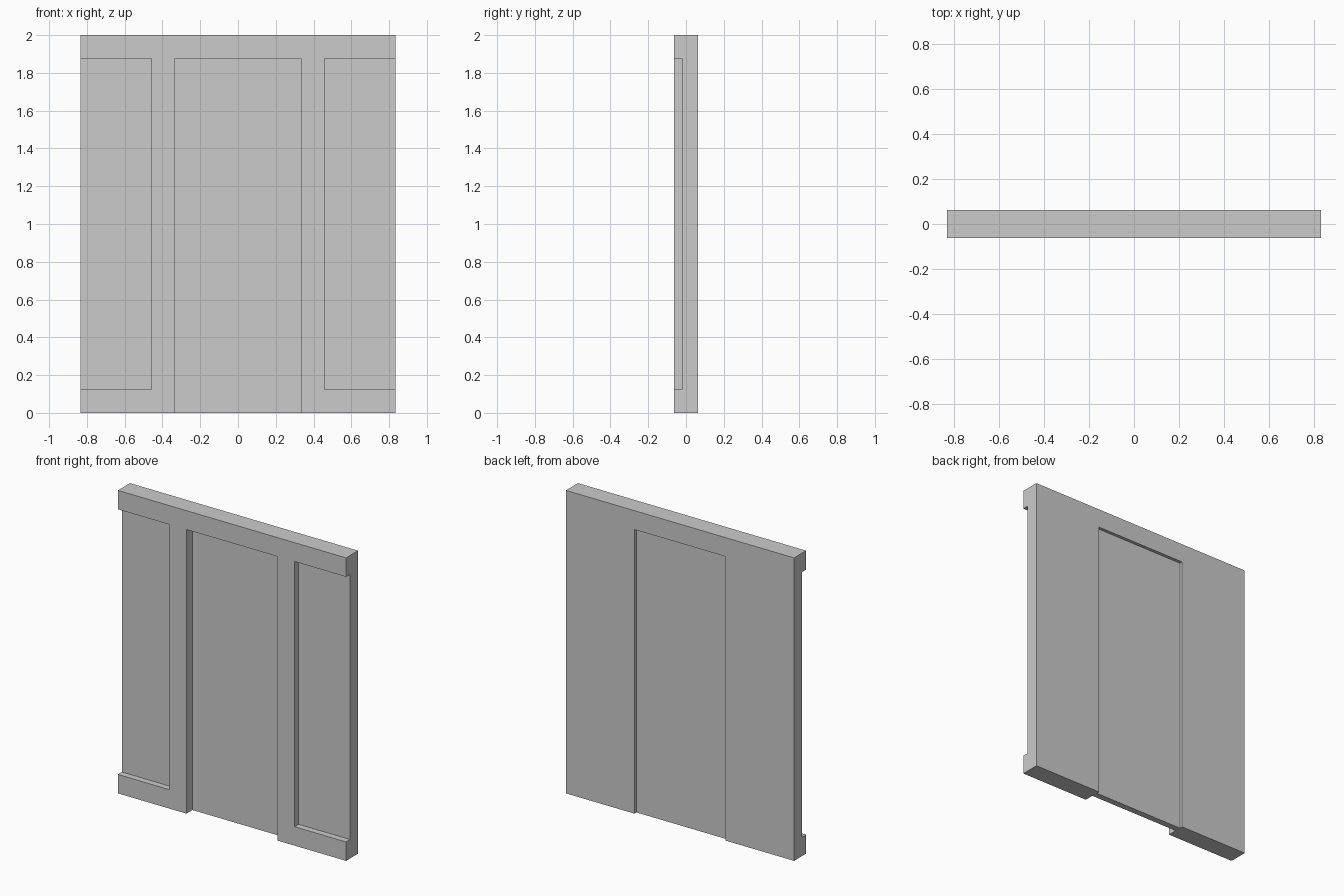
import bpy, bmesh

if "Cube" in bpy.data.objects:
    bpy.data.objects.remove(bpy.data.objects["Cube"])

W, H = 0.833, 2.0            # half width, height
FRONT, BACK = -0.0625, 0.0625
DOOR_W, TOP = 0.333, 1.875   # half doorway width, underside of top rail
STILE, RAIL = 0.458, 0.125   # inner edge of side panels, bottom rail height
PANEL_Y = -0.0208            # face of the recessed side panels


def prism(name, profile, y0, y1):
    """Extrude an x-z outline from y0 to y1."""
    bm = bmesh.new()
    face = bm.faces.new([bm.verts.new((x, y0, z)) for x, z in profile])
    new = bmesh.ops.extrude_face_region(bm, geom=[face])["geom"]
    bmesh.ops.translate(bm, vec=(0, y1 - y0, 0),
                        verts=[v for v in new if isinstance(v, bmesh.types.BMVert)])
    bmesh.ops.recalc_face_normals(bm, faces=bm.faces)
    mesh = bpy.data.meshes.new(name)
    bm.to_mesh(mesh)
    bm.free()
    obj = bpy.data.objects.new(name, mesh)
    bpy.context.collection.objects.link(obj)
    return obj


def rect(x0, x1, z0, z1):
    return [(x0, z0), (x1, z0), (x1, z1), (x0, z1)]


# Wall frame with a doorway open at the floor
wall = prism("wall_frame", [(-W, 0), (-DOOR_W, 0), (-DOOR_W, TOP), (DOOR_W, TOP),
                            (DOOR_W, 0), (W, 0), (W, H), (-W, H)], FRONT, BACK)

# Side panel recesses, open at the outer ends
for side in (-1, 1):
    x0, x1 = sorted((side * STILE, side * (W + 0.1)))
    cutter = prism("panel_cutter", rect(x0, x1, RAIL, TOP), FRONT - 0.1, PANEL_Y)
    cutter.hide_render = True
    mod = wall.modifiers.new("panel_recess", "BOOLEAN")
    mod.operation, mod.solver, mod.object = "DIFFERENCE", "EXACT", cutter
    bpy.context.view_layer.objects.active = wall
    bpy.ops.object.modifier_apply(modifier=mod.name)
    bpy.data.objects.remove(cutter)

# Door slab, set deeper on the front than on the back
prism("door", rect(-DOOR_W, DOOR_W, 0, TOP), 0.0, 0.0417)
